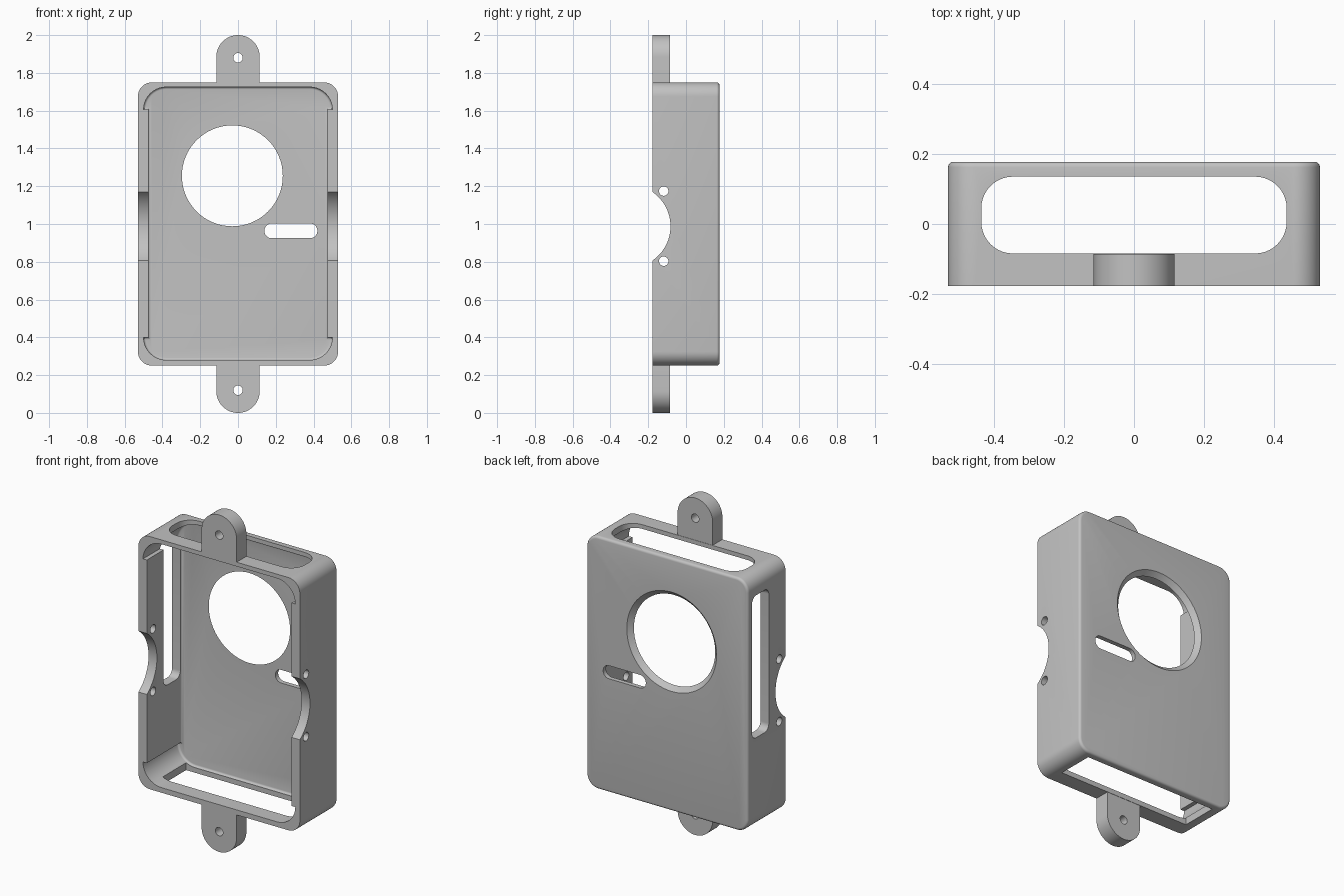
import bpy, bmesh, math

if "Cube" in bpy.data.objects:
    bpy.data.objects.remove(bpy.data.objects["Cube"], do_unlink=True)

grey = bpy.data.materials.new("light grey plastic")
grey.use_nodes = True
COLOUR = (0.54, 0.54, 0.54, 1)
grey.diffuse_color = COLOUR
grey.node_tree.nodes["Principled BSDF"].inputs["Base Color"].default_value = COLOUR

FRONT, BACK = -0.177, 0.177
FLOOR = 0.15


def arc(cu, cv, r, start, end, n=10):
    return [(cu + r * math.cos(math.radians(start + (end - start) * i / n)),
             cv + r * math.sin(math.radians(start + (end - start) * i / n)))
            for i in range(n + 1)]


def circle(cu, cv, r, n=64):
    return arc(cu, cv, r, 0, 360, n)[:-1]


def rounded_rect(u0, u1, v0, v1, r, pad=0):
    """Rounded rectangle; pad narrows the straight sides between the corners."""
    if r == 0:
        return [(u0, v0), (u1, v0), (u1, v1), (u0, v1)]
    pts = arc(u1 - r, v1 - r, r, 0, 90) + arc(u0 + r, v1 - r, r, 90, 180)
    if pad:
        pts += [(u0 + pad, v1 - r), (u0 + pad, v0 + r)]
    pts += arc(u0 + r, v0 + r, r, 180, 270) + arc(u1 - r, v0 + r, r, 270, 360)
    if pad:
        pts += [(u1 - pad, v0 + r), (u1 - pad, v1 - r)]
    return pts


def prism(name, outline, axis, start, end, end_outline=None, fillet=0):
    """Extrude an outline along an axis, optionally filleting the far rim."""
    place = {"x": lambda u, v, t: (t, u, v),
             "y": lambda u, v, t: (u, t, v),
             "z": lambda u, v, t: (u, v, t)}[axis]
    bm = bmesh.new()
    a = [bm.verts.new(place(u, v, start)) for u, v in outline]
    b = [bm.verts.new(place(u, v, end)) for u, v in end_outline or outline]
    bm.faces.new(a)
    cap = bm.faces.new(b)
    for i in range(len(a)):
        j = (i + 1) % len(a)
        bm.faces.new((a[i], a[j], b[j], b[i]))
    bmesh.ops.recalc_face_normals(bm, faces=bm.faces[:])
    if fillet:
        bmesh.ops.bevel(bm, geom=list(cap.edges), offset=fillet, segments=4,
                        profile=0.5, affect="EDGES")
    mesh = bpy.data.meshes.new(name)
    bm.to_mesh(mesh)
    bm.free()
    mesh.materials.append(grey)
    ob = bpy.data.objects.new(name, mesh)
    bpy.context.collection.objects.link(ob)
    return ob


def activate(ob):
    bpy.ops.object.select_all(action="DESELECT")
    ob.select_set(True)
    bpy.context.view_layer.objects.active = ob


def carve(body, cutters):
    activate(body)
    for cutter in cutters:
        cutter.hide_render = True
        mod = body.modifiers.new("cut", "BOOLEAN")
        mod.operation = "DIFFERENCE"
        mod.solver = "EXACT"
        mod.object = cutter
        bpy.ops.object.modifier_apply(modifier=mod.name)
        bpy.data.objects.remove(cutter, do_unlink=True)
    bpy.ops.object.shade_smooth_by_angle(angle=math.radians(30))


# Case shell with rounded corners and a softened back rim
case = prism("case_shell", rounded_rect(-0.53, 0.53, 0.25, 1.75, 0.075),
             "y", FRONT, BACK, fillet=0.015)

cutters = [
    # Open front cavity, with thicker side walls between the corners
    prism("cavity", rounded_rect(-0.5, 0.5, 0.28, 1.725, 0.12, pad=0.025),
          "y", -0.4, FLOOR, fillet=0.012),
    # Flared round window and pill slot in the back plate
    prism("window", circle(-0.03, 1.255, 0.262), "y", FLOOR - 0.005, BACK + 0.003,
          end_outline=circle(-0.03, 1.255, 0.298)),
    prism("pill_slot", rounded_rect(0.14, 0.42, 0.925, 1.003, 0.038), "y", 0.05, 0.3),
    # Openings in the top, bottom and right wall
    prism("top_opening", rounded_rect(-0.435, 0.435, -0.084, 0.135, 0.09), "z", 1.6, 1.9),
    prism("bottom_opening", rounded_rect(-0.435, 0.435, -0.084, 0.135, 0), "z", 0.1, 0.4),
    prism("side_opening", rounded_rect(-0.02, 0.138, 0.79, 1.635, 0.04), "x", -0.7, -0.4),
    # Curved notch across both side walls
    prism("side_notch", circle(-0.302, 0.988, 0.22, 96), "x", -0.7, 0.7),
]
# Pin holes above and below the notch
for z in (0.803, 1.174):
    cutters.append(prism("pin_hole", circle(-0.118, z, 0.025, 24), "x", -0.7, 0.7))
carve(case, cutters)

# Mounting tabs with screw holes
TAB_R = 0.115
for name, base, centre, turn in (("top_tab", 1.75, 1.885, 0),
                                 ("bottom_tab", 0.25, 0.115, 180)):
    side = 1 if turn == 0 else -1
    outline = arc(0, centre, TAB_R, turn, turn + 180, 32)
    outline += [(-side * TAB_R, base), (side * TAB_R, base)]
    tab = prism(name, outline, "y", FRONT, -0.086)
    hole_z = 1 + side * 0.88
    carve(tab, [prism("screw_hole", circle(0, hole_z, 0.025, 24), "y", -0.4, 0.1)])
